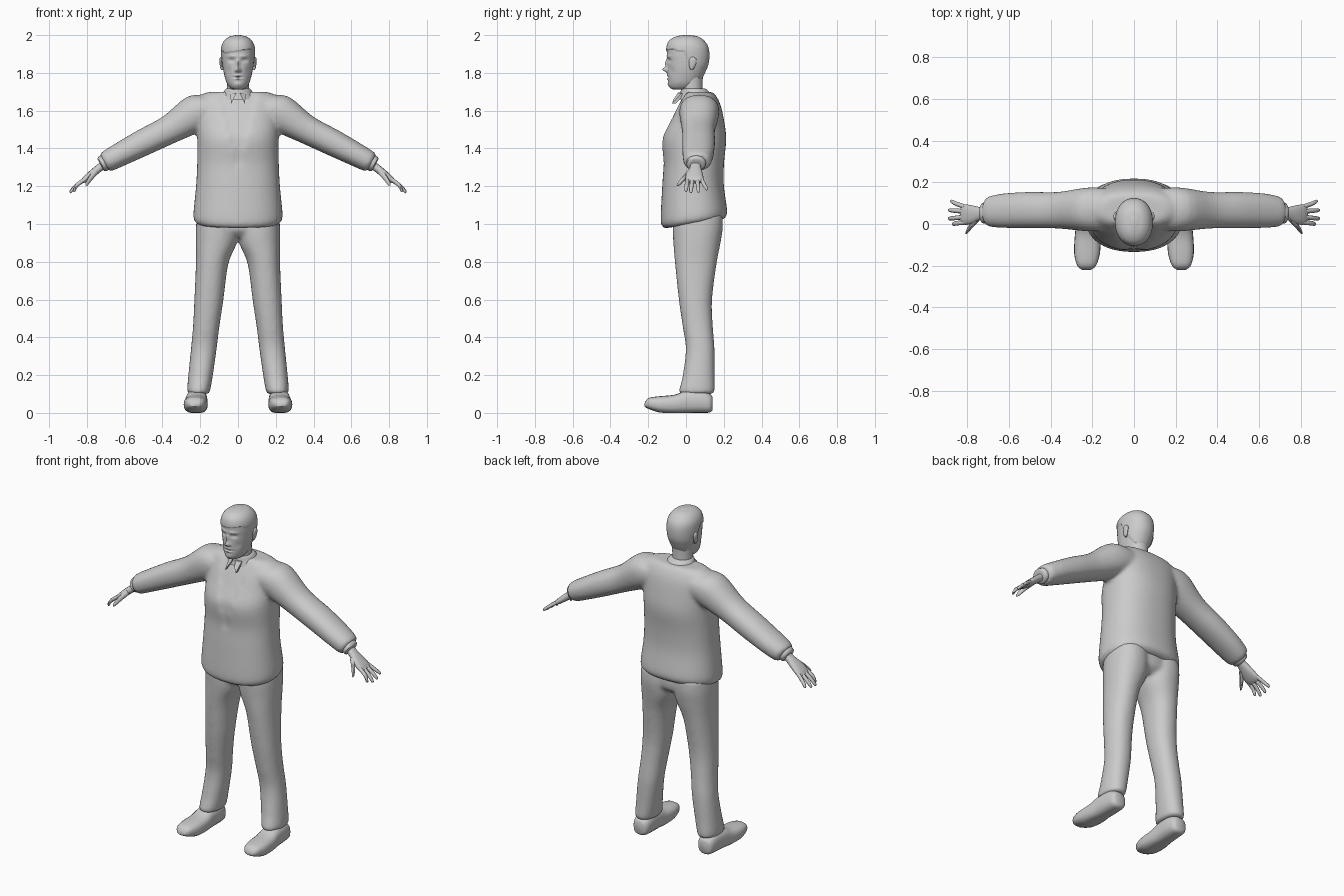
import bpy, bmesh, math
from mathutils import Vector

X, Y, Z = Vector((1, 0, 0)), Vector((0, 1, 0)), Vector((0, 0, 1))
ARM_UP = Vector((0.48, 0, 0.877))

grey = bpy.data.materials.new("plain_grey")
grey.diffuse_color = (0.6, 0.6, 0.6, 1)


def spline(keys, steps):
    """Catmull-Rom samples through key tuples."""
    out = []
    for i in range(len(keys) - 1):
        k = [keys[max(0, min(len(keys) - 1, i + j))] for j in (-1, 0, 1, 2)]
        for s in range(steps):
            t = s / steps
            out.append([0.5 * (2 * b + (c - a) * t + (2 * a - 5 * b + 4 * c - d) * t * t
                               + (3 * b - a - 3 * c + d) * t ** 3) for a, b, c, d in zip(*k)])
    return out + [list(keys[-1])]


def loft(bm, keys, u=X, v=Y, segs=24, steps=3, p=2.0, warp=None):
    """Skin super-elliptic rings; each key is centre x, y, z and two radii."""
    rings = []
    for x, y, z, a, b in spline(keys, steps):
        ring = []
        for i in range(segs):
            t = 2 * math.pi * i / segs
            c, s = math.cos(t), math.sin(t)
            co = (Vector((x, y, z)) + u * (max(a, 0.001) * math.copysign(abs(c) ** (2 / p), c))
                  + v * (max(b, 0.001) * math.copysign(abs(s) ** (2 / p), s)))
            ring.append(bm.verts.new(warp(co) if warp else co))
        rings.append(ring)
    for r0, r1 in zip(rings, rings[1:]):
        for i in range(segs):
            j = (i + 1) % segs
            bm.faces.new((r0[i], r0[j], r1[j], r1[i]))
    bm.faces.new(rings[0][::-1])
    bm.faces.new(rings[-1])


def finish(name, bm, remesh=0.0, angle=50):
    bmesh.ops.recalc_face_normals(bm, faces=bm.faces)
    mesh = bpy.data.meshes.new(name)
    bm.to_mesh(mesh)
    bm.free()
    mesh.materials.append(grey)
    ob = bpy.data.objects.new(name, mesh)
    bpy.context.collection.objects.link(ob)
    bpy.ops.object.select_all(action='DESELECT')
    ob.select_set(True)
    bpy.context.view_layer.objects.active = ob
    bpy.ops.object.shade_smooth_by_angle(angle=math.radians(angle))
    if remesh:
        m = ob.modifiers.new("Blend", 'REMESH')
        m.mode, m.voxel_size, m.use_smooth_shade = 'VOXEL', remesh, True
        s = ob.modifiers.new("Relax", 'SMOOTH')
        s.factor, s.iterations = 0.5, 6
    return ob


# Jacket: torso and both sleeves blended into one skin
def jacket_warp(co):
    if co.z < 1.25:  # hem rises towards the back
        co.z += 0.15 * (co.y - 0.04) * (1.25 - co.z) / 0.25
    if co.y < 0 and co.z > 1.3 and abs(co.x) < 0.09 * (co.z - 1.3) / 0.35:
        co.y += 0.008  # open front between the lapels
    return co


bm = bmesh.new()
loft(bm, [(0, .04, 1.0, .205, .15), (0, .042, 1.012, .226, .168), (0, .042, 1.05, .236, .176),
          (0, .037, 1.2, .222, .163), (0, .041, 1.32, .216, .16), (0, .043, 1.45, .215, .17),
          (0, .058, 1.55, .218, .143), (0, .068, 1.63, .222, .115),
          (0, .07, 1.68, .2, .088), (0, .07, 1.7, .15, .065)],
     segs=72, steps=5, p=2.3, warp=jacket_warp)
for s in (1, -1):
    up = Vector((ARM_UP.x * s, 0, ARM_UP.z))
    loft(bm, [(s * x, y, z, a, b) for x, y, z, a, b in (
        (.12, .07, 1.61, .1, .08), (.22, .07, 1.587, .105, .1), (.36, .066, 1.502, .088, .077),
        (.5, .067, 1.432, .087, .071), (.62, .064, 1.37, .083, .063),
        (.69, .06, 1.333, .073, .057), (.708, .06, 1.323, .06, .048))], Y, up, 32, 4, 2.2)
finish("jacket", bm, 0.011)

# Trousers: seat and two legs blended
bm = bmesh.new()
loft(bm, [(0, .06, .93, .1, .08), (0, .062, .97, .2, .12), (0, .062, 1.06, .2, .12)], segs=40)
for s in (1, -1):
    loft(bm, [(s * x, y, z, a, b) for x, y, z, a, b in (
        (.112, .063, 1.05, .105, .13), (.112, .062, .98, .111, .133), (.115, .058, .9, .109, .125),
        (.137, .052, .79, .086, .11), (.154, .05, .6, .077, .088), (.168, .062, .46, .07, .08),
        (.181, .075, .34, .068, .076), (.198, .067, .2, .065, .084),
        (.208, .058, .12, .061, .094), (.208, .058, .1, .054, .085))], segs=32, steps=4, p=2.2)
finish("trousers", bm, 0.011)


# Shoes, flat soles on the ground
def sole(co):
    co.z = max(co.z, 0.0)
    return co


for s, side in ((1, "left"), (-1, "right")):
    bm = bmesh.new()
    loft(bm, [(s * .228, -.22, .042, .02, .008), (s * .227, -.2, .05, .045, .028),
              (s * .225, -.14, .045, .062, .043), (s * .222, -.06, .046, .062, .05),
              (s * .22, 0, .058, .058, .06), (s * .217, .08, .06, .055, .06),
              (s * .217, .125, .052, .047, .05), (s * .217, .14, .05, .03, .035)],
         X, Z, 20, 3, 2.6, sole)
    finish(side + "_shoe", bm)

    # Shirt cuff
    up = Vector((ARM_UP.x * s, 0, ARM_UP.z))
    bm = bmesh.new()
    loft(bm, [(s * .695, .055, 1.33, .052, .044), (s * .722, .053, 1.316, .05, .042),
              (s * .727, .053, 1.313, .035, .03)], Y, up, 20, 2)
    finish(side + "_cuff", bm)

    # Hand: palm, four fingers and a thumb
    up = Vector((.62 * s, 0, .78))
    bm = bmesh.new()
    loft(bm, [(s * .7, .05, 1.322, .028, .022), (s * .735, .05, 1.296, .03, .021),
              (s * .775, .045, 1.264, .044, .02), (s * .81, .045, 1.236, .049, .016),
              (s * .828, .046, 1.222, .043, .009)], Y, up, 16, 3, 2.4)
    for y0, y1, xt, zt in ((.008, .0, .872, 1.172), (.034, .026, .89, 1.165),
                           (.06, .066, .89, 1.168), (.083, .108, .88, 1.18)):
        ym = y0 * .45 + y1 * .55
        loft(bm, [(s * .81, y0, 1.237, .011, .011), (s * .852, ym, 1.207, .011, .01),
                  (s * (xt - .006), y1, zt + .008, .009, .008), (s * xt, y1, zt, .003, .003)],
             Y, up, 8, 2)
    loft(bm, [(s * .75, .025, 1.28, .016, .016), (s * .78, -.008, 1.245, .014, .014),
              (s * .8, -.036, 1.214, .01, .01), (s * .806, -.045, 1.203, .004, .004)],
         Y, up, 8, 2)
    finish(side + "_hand", bm)

    # Ear
    bm = bmesh.new()
    loft(bm, [(s * .083, .03, 1.815, .006, .006), (s * .087, .032, 1.83, .008, .014),
              (s * .09, .036, 1.862, .008, .021), (s * .09, .036, 1.878, .007, .014),
              (s * .088, .034, 1.885, .002, .004)], segs=12)
    finish(side + "_ear", bm)

    # Shirt collar wing below the chin
    bm = bmesh.new()
    pts = [(.008, -.042, 1.695), (.042, -.026, 1.69), (.036, -.074, 1.638), (.024, -.066, 1.66)]
    f = bm.faces.new([bm.verts.new((s * x, y, z)) for x, y, z in pts])
    ext = bmesh.ops.extrude_face_region(bm, geom=[f])['geom']
    bmesh.ops.translate(bm, vec=(0, .02, 0),
                        verts=[g for g in ext if isinstance(g, bmesh.types.BMVert)])
    finish(side + "_collar_wing", bm, angle=30)

# Collar and neck
bm = bmesh.new()
loft(bm, [(0, .052, 1.66, .1, .09), (0, .05, 1.69, .082, .08), (0, .042, 1.712, .068, .068),
          (0, .04, 1.718, .058, .058)], segs=32)
finish("collar", bm)
bm = bmesh.new()
loft(bm, [(0, .035, 1.66, .06, .056), (0, .032, 1.73, .058, .056), (0, .03, 1.81, .06, .06)], segs=28)
finish("neck", bm)

# Head: bumps and hollows (x, z, push, width, height) shape the face
FACE = [(0, 1.818, -.026, .011, .013), (0, 1.85, -.013, .009, .02), (.034, 1.866, .011, .015, .009),
        (.034, 1.865, -.004, .008, .004), (.03, 1.888, -.006, .024, .007),
        (0, 1.777, .007, .022, .0035), (0, 1.787, -.005, .02, .005), (0, 1.768, -.005, .018, .005),
        (.012, 1.812, -.008, .006, .007), (0, 1.738, -.005, .022, .012), (.052, 1.81, .005, .014, .02)]


def face_warp(co):
    x, y, z = co
    if y < -.02:
        for fx, fz, push, w, h in FACE:
            co.y += push * math.exp(-((abs(x) - fx) / w) ** 2 - ((z - fz) / h) ** 2)
    # swept hair stands proud of the skin
    line = 1.917 + .15 * x if y < -.05 else 1.917 - 1.9 * max(0, y + .01)
    if z > line or y > .07:
        d = Vector((x, y - .01, 0))
        if d.length > .03:
            co += d.normalized() * .005
    return co


bm = bmesh.new()
loft(bm, [(0, (f + b) / 2, z, r, (b - f) / 2) for z, f, b, r in (
    (1.712, -.07, .03, .025), (1.722, -.085, .045, .043), (1.745, -.093, .065, .059),
    (1.775, -.096, .083, .069), (1.81, -.098, .1, .077), (1.85, -.098, .115, .083),
    (1.9, -.1, .119, .086), (1.94, -.098, .112, .083), (1.97, -.085, .092, .069),
    (1.99, -.055, .065, .045), (2.0, -.015, .025, .012))],
     segs=96, steps=9, p=2.15, warp=face_warp)
finish("head", bm)
